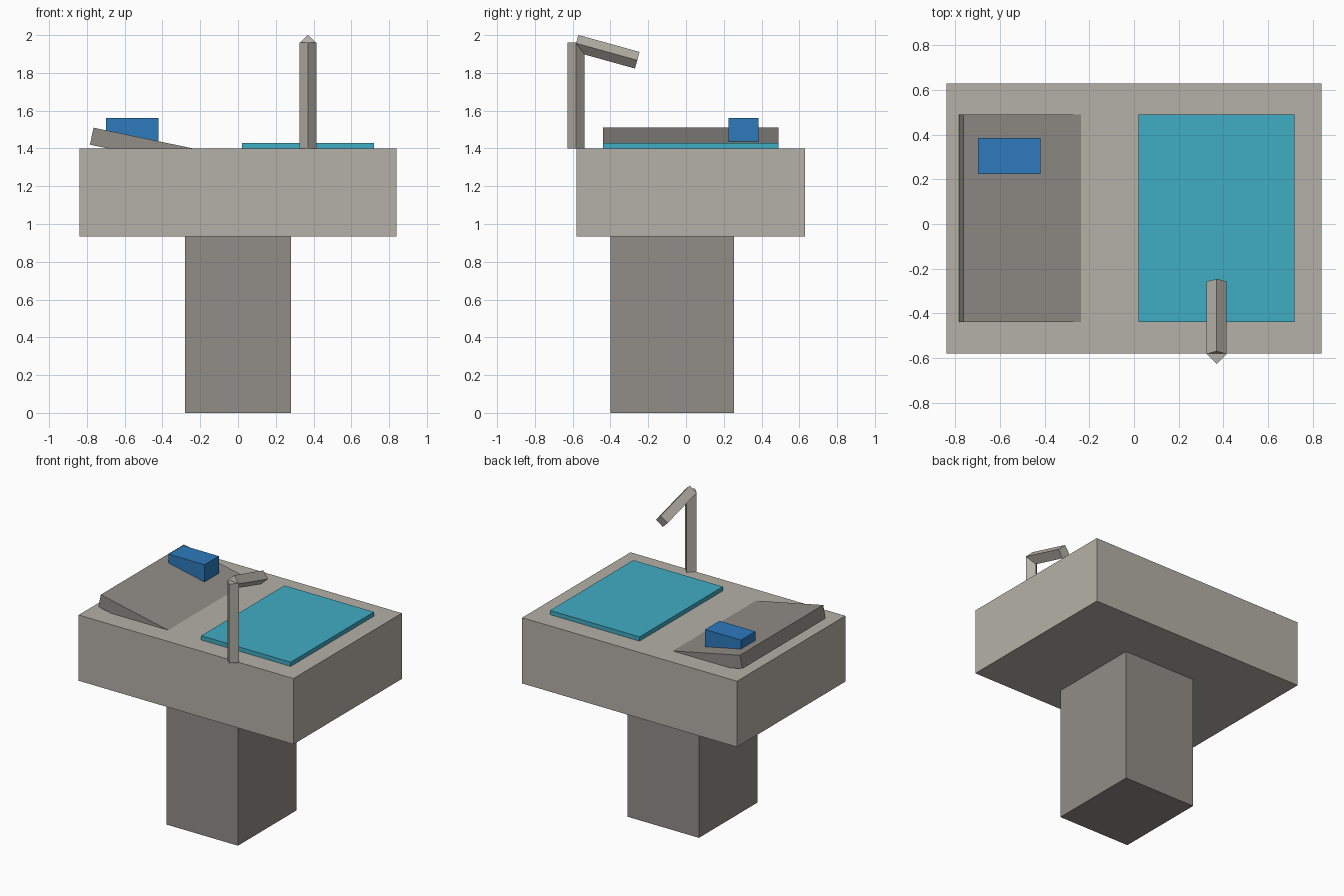
import bpy
import bmesh
import math
from mathutils import Matrix, Vector

if "Cube" in bpy.data.objects:
    bpy.data.objects.remove(bpy.data.objects["Cube"])


def material(name, rgb):
    m = bpy.data.materials.new(name)
    m.diffuse_color = (*rgb, 1.0)
    m.use_nodes = True
    m.node_tree.nodes["Principled BSDF"].inputs["Base Color"].default_value = m.diffuse_color
    return m


LIGHT = material("light stone", (0.462, 0.440, 0.392))
DARK = material("dark stone", (0.283, 0.270, 0.242))
WATER = material("water teal", (0.051, 0.413, 0.552))
BLUE = material("soap blue", (0.026, 0.195, 0.503))


def block(name, mat, size, matrix):
    """Box of the given size, placed by a matrix."""
    bm = bmesh.new()
    bmesh.ops.create_cube(bm, size=1.0, matrix=matrix @ Matrix.Diagonal((*size, 1.0)))
    mesh = bpy.data.meshes.new(name)
    bm.to_mesh(mesh)
    bm.free()
    mesh.materials.append(mat)
    obj = bpy.data.objects.new(name, mesh)
    bpy.context.collection.objects.link(obj)
    return obj


def box(name, mat, lo, hi):
    """Axis-aligned box between two corners."""
    lo, hi = Vector(lo), Vector(hi)
    return block(name, mat, hi - lo, Matrix.Translation((lo + hi) / 2))


def diamond_bar(name, mat, start, end, diagonal):
    """Square bar from start to end, lying in the y-z plane, turned 45 degrees on its axis."""
    start, end = Vector(start), Vector(end)
    d = end - start
    tilt = math.atan2(-d.y, d.z)
    side = diagonal / math.sqrt(2)
    m = (Matrix.Translation((start + end) / 2) @ Matrix.Rotation(tilt, 4, 'X')
         @ Matrix.Rotation(math.pi / 4, 4, 'Z'))
    return block(name, mat, (side, side, d.length), m)


# Pedestal and basin
box("pedestal", DARK, (-0.28, -0.40, 0.0), (0.28, 0.255, 0.935))
box("basin", LIGHT, (-0.84, -0.58, 0.935), (0.84, 0.63, 1.40))

# Water surface
box("water", WATER, (0.02, -0.44, 1.39), (0.72, 0.49, 1.43))

# Sloping washboard, its low end sunk into the basin top
slope = math.radians(11.8)
length, thick = 0.56, 0.092
m = (Matrix.Translation((-0.765, 0.025, 1.51)) @ Matrix.Rotation(slope, 4, 'Y')
     @ Matrix.Translation((length / 2, 0, -thick / 2)))
block("washboard", DARK, (length, 0.93, thick), m)

# Soap bar resting in the slope
box("soap", BLUE, (-0.70, 0.225, 1.435), (-0.42, 0.385, 1.56))

# Tap: upright post and drooping spout
diamond_bar("tap_post", LIGHT, (0.37, -0.582, 1.40), (0.37, -0.582, 1.96), 0.091)
diamond_bar("tap_spout", LIGHT, (0.37, -0.582, 1.957), (0.37, -0.258, 1.867), 0.091)
